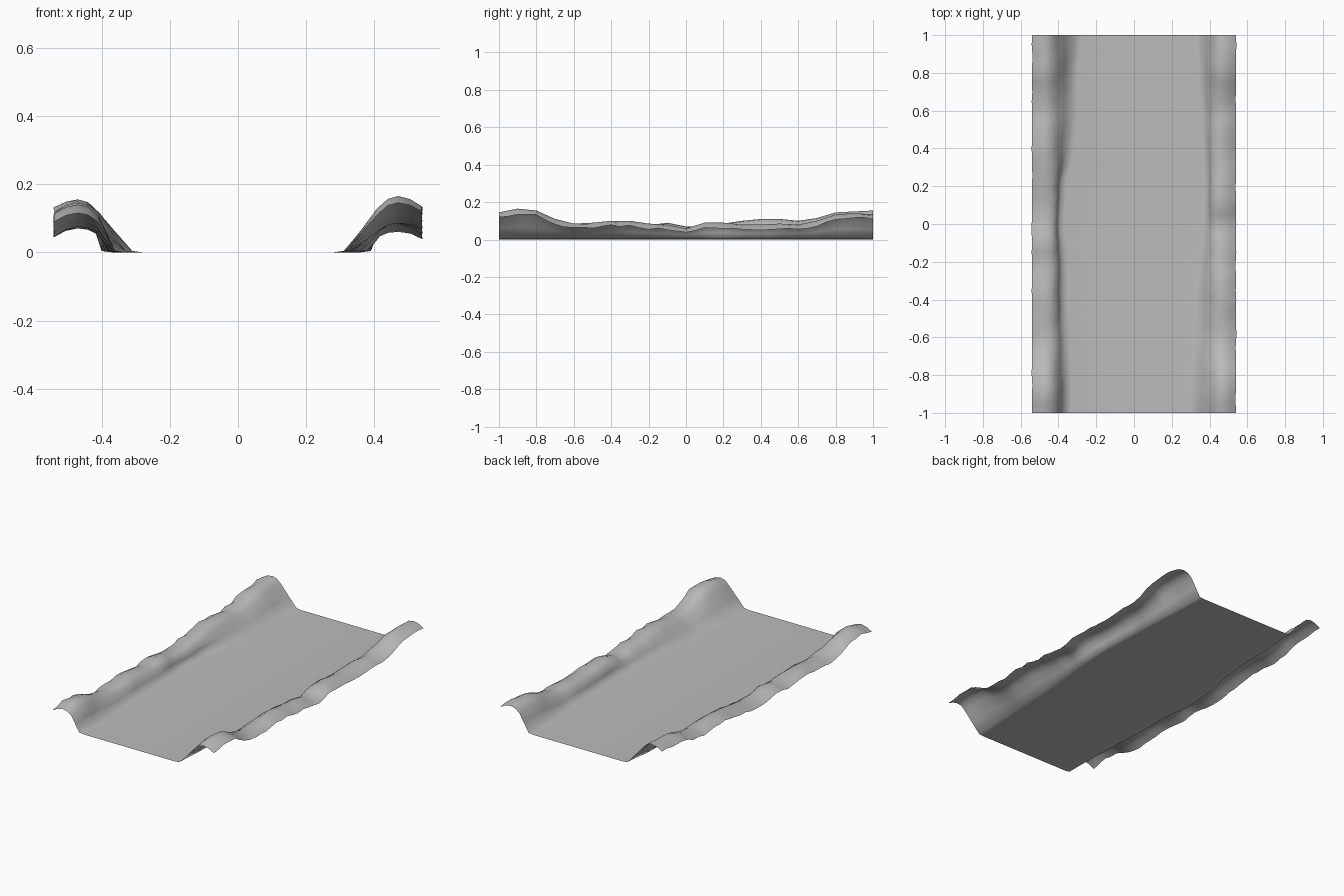
import bpy
import bmesh
import random

cube = bpy.data.objects.get("Cube")
if cube:
    bpy.data.objects.remove(cube, do_unlink=True)

random.seed(4)
ROWS = 40

# Ridge heights along each bank, evenly spaced from front to back
RIDGE_RIGHT_X = [.145, .165, .155, .11, .085, .09, .10, .10, .085, .08, .06,
                 .09, .09, .08, .08, .085, .08, .10, .135, .14, .135]
RIDGE_LEFT_X = [.115, .14, .125, .09, .075, .08, .09, .085, .075, .09, .07,
                .07, .085, .10, .11, .11, .10, .115, .145, .15, .155]
# Where each bank meets the flat floor, front to back
FOOT_RIGHT_X = [.31, .32, .33, .34, .36, .38, .39, .38, .37, .36, .35]
FOOT_LEFT_X = [.36, .36, .37, .38, .38, .40, .39, .35, .33, .33, .31]


def sample(values, t):
    """Smoothly interpolate evenly spaced values at t from 0 to 1."""
    pos = t * (len(values) - 1)
    i = min(int(pos), len(values) - 2)
    f = pos - i
    f = f * f * (3 - 2 * f)
    return values[i] * (1 - f) + values[i + 1] * f


def bank(ridge, foot, t):
    """Cross-section from the outer lip down to the floor."""
    h, f = sample(ridge, t), sample(foot, t)
    wobble = 0 if t in (0, 1) else random.uniform(-.006, .006)
    shoulder = .412 + wobble
    return [(.54 + wobble / 3, h - .026 + wobble),
            (.505, h - .007 + wobble / 2),
            (.47, h),
            (.44, h * .95),
            (shoulder, h * .78),
            ((shoulder + f) / 2, h * .4),
            (f, .004),
            (f - .03, 0)]


# Valley sheet: two raised banks joined by a flat floor
bm = bmesh.new()
rows = []
for r in range(ROWS + 1):
    t = r / ROWS
    y = 2 * t - 1
    left = [(-x, z) for x, z in bank(RIDGE_LEFT_X, FOOT_LEFT_X, t)]
    right = bank(RIDGE_RIGHT_X, FOOT_RIGHT_X, t)
    section = left + [(-.1, 0), (.1, 0)] + right[::-1]
    rows.append([bm.verts.new((x, y, z)) for x, z in section])
for near, far in zip(rows, rows[1:]):
    for i in range(len(near) - 1):
        bm.faces.new((near[i], near[i + 1], far[i + 1], far[i]))

mesh = bpy.data.meshes.new("valley_floor_with_banks")
bm.to_mesh(mesh)
bm.free()
valley = bpy.data.objects.new("valley_floor_with_banks", mesh)
bpy.context.collection.objects.link(valley)

# Plain grey ground
grey = bpy.data.materials.new("ground_grey")
grey.use_nodes = True
colour = (.5, .5, .5, 1)
grey.diffuse_color = colour
grey.node_tree.nodes["Principled BSDF"].inputs["Base Color"].default_value = colour
mesh.materials.append(grey)

bpy.context.view_layer.objects.active = valley
valley.select_set(True)
bpy.ops.object.shade_smooth_by_angle(angle=1.2)
